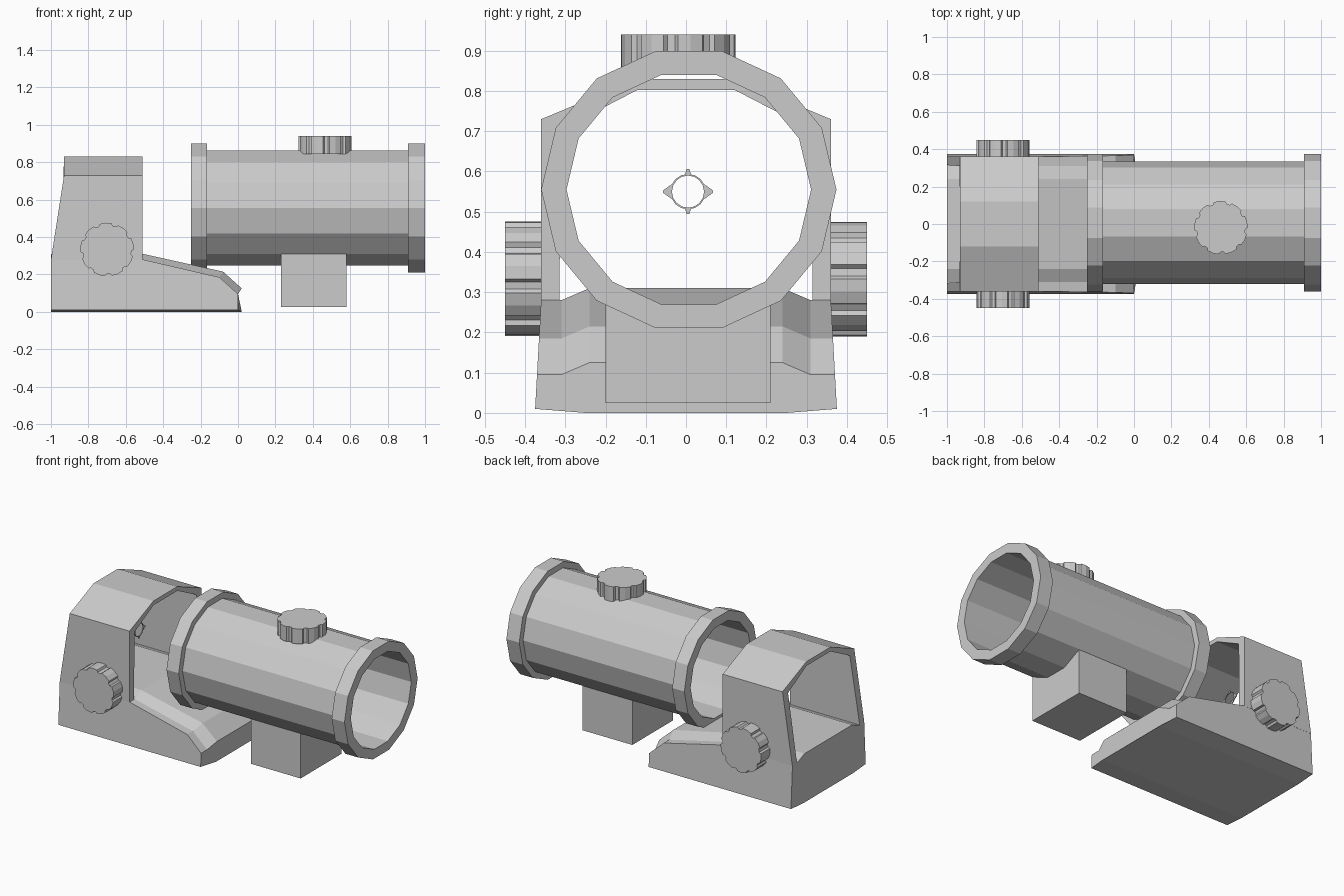
import bpy, bmesh, math
from mathutils import Matrix

if "Cube" in bpy.data.objects:
    bpy.data.objects.remove(bpy.data.objects["Cube"])


def finish(name, verts, faces):
    bm = bmesh.new()
    vs = [bm.verts.new(v) for v in verts]
    for f in faces:
        bm.faces.new([vs[i] for i in f])
    bmesh.ops.recalc_face_normals(bm, faces=bm.faces[:])
    me = bpy.data.meshes.new(name)
    bm.to_mesh(me)
    bm.free()
    ob = bpy.data.objects.new(name, me)
    bpy.context.collection.objects.link(ob)
    return ob


def loft(name, sections, caps=True, closed=False):
    """Skin a list of equal-length closed loops."""
    n, m = len(sections[0]), len(sections)
    verts = [p for s in sections for p in s]
    faces = []
    for k in range(m if closed else m - 1):
        a, b = k * n, (k + 1) % m * n
        faces += [(a + i, a + (i + 1) % n, b + (i + 1) % n, b + i) for i in range(n)]
    if caps and not closed:
        faces += [tuple(range(n)), tuple(range((m - 1) * n, m * n))]
    return finish(name, verts, faces)


def mirror_y(half):
    """Complete a half outline (given from +y) with its mirrored points."""
    return half + [(-p[0],) + tuple(p[1:]) for p in reversed(half)]


# Magnifier tube: 14-sided lathe, slightly flattened, open right through
SIDES, CY, CZ = 14, 0.007, 0.555
profile = [(-.25, .304), (-.25, .367), (-.165, .367), (-.165, .328),
           (.91, .328), (.91, .367), (1, .367), (1, .304)]
rings = []
for x, r in profile:
    rings.append([(x, CY + r * math.cos(2 * math.pi * i / SIDES),
                   CZ + .963 * r * math.sin(2 * math.pi * i / SIDES)) for i in range(SIDES)])
loft("magnifier_tube", rings, closed=True)

# Mount block, its top following the underside of the tube
mount = [(-.2, .025), (.21, .025), (.21, .31), (.08, .26), (-.07, .26), (-.2, .31)]
loft("magnifier_mount", [[(x, y, z) for y, z in mount] for x in (.23, .58)])


# Sight base: chamfered section swept along a sloping nose
def base_section(x, h, nose=0.0):
    half = [(.25, 0, x), (.375, .01, x - nose), (.375 - .055 * (h - .04), h - .03, x - nose),
            (.31, h - .03, x - nose), (.24, h, x)]
    return [(px, y, z) for y, z, px in mirror_y(half)]


loft("sight_base", [base_section(-1, .31), base_section(-.51, .31),
                    base_section(-.08, .215, .02), base_section(.02, .125, .02)])

# Hood: arch with a raked back edge, open at both ends
outer = mirror_y([(.361, .279), (.36, .73), (.12, .83)])
inner = mirror_y([(.315, .279), (.31, .705), (.12, .803)])
arch = outer + inner[::-1]


def back_x(z):
    return -1 + .07 * min(1, max(0, (z - .28) / .45))


n = len(arch)
verts = [(back_x(z), y, z) for y, z in arch] + [(-.51, y, z) for y, z in arch]
faces = [(i, (i + 1) % n, n + (i + 1) % n, n + i) for i in range(n)]
for i in range(len(outer) - 1):
    q = (i, i + 1, n - 2 - i, n - 1 - i)
    faces += [q, tuple(n + j for j in q)]
finish("sight_hood", verts, faces)


# Fluted adjustment knobs
def knob(name, loc, rot, height, r=.142, lobes=9):
    ring = []
    for i in range(lobes):
        for f, s in ((0, 1), (.32, 1.01), (.64, 1), (.72, .92), (.92, .92)):
            a = 2 * math.pi * (i + f) / lobes
            ring.append((r * s * math.cos(a), r * s * math.sin(a)))
    ob = loft(name, [[(x, y, z) for x, y in ring] for z in (0, height)])
    ob.data.transform(Matrix.Translation(loc) @ Matrix.Rotation(rot, 4, 'X'))


knob("top_knob", (.465, -.02, .845), 0, .095)
knob("front_side_knob", (-.70, -.35, .333), math.pi / 2, .10)
knob("back_side_knob", (-.70, .35, .333), -math.pi / 2, .10)

# Floating aiming reticle: thin ring with four pointed ticks
RX, RY, RZ = -.70, .005, .55
ring = []
for r, x in ((.040, -.003), (.044, -.003), (.044, .003), (.040, .003)):
    ring.append([(RX + x, RY + r * math.cos(math.pi * i / 8),
                  RZ + r * math.sin(math.pi * i / 8)) for i in range(16)])
loft("reticle_ring", ring, closed=True)
for i in range(4):
    a = i * math.pi / 2
    w, tip = (.018, .062) if i % 2 == 0 else (.008, .056)
    tri = [(.041, -w), (tip, -.003), (tip, .003), (.041, w)]
    loft("reticle_tick", [[(RX + x, RY + u * math.cos(a) - v * math.sin(a),
                            RZ + u * math.sin(a) + v * math.cos(a)) for u, v in tri]
                          for x in (-.003, .003)])
